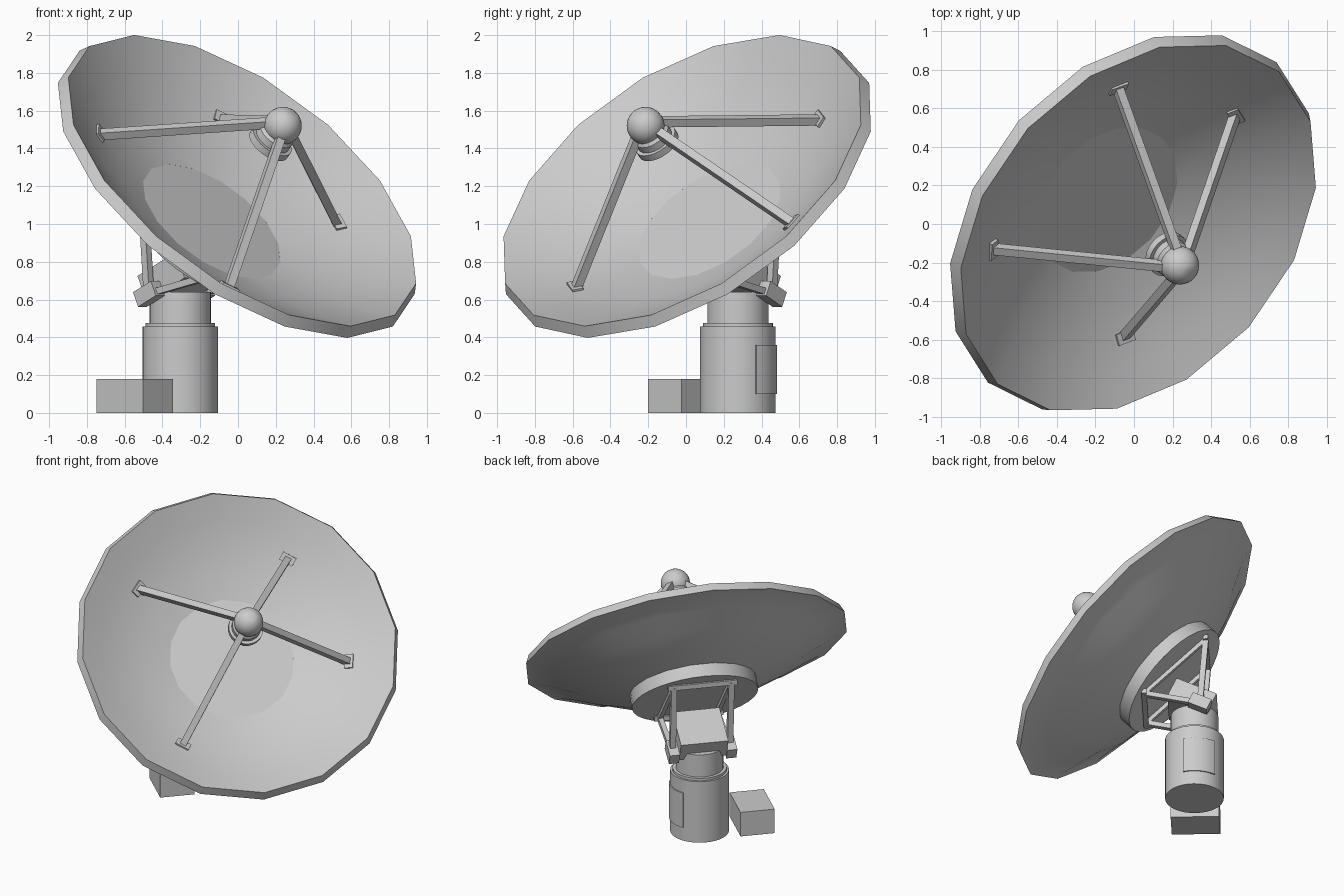
import bpy, bmesh
from math import sin, cos, pi, radians
from mathutils import Matrix, Vector

if "Cube" in bpy.data.objects:
    bpy.data.objects.remove(bpy.data.objects["Cube"])

# Mount frame: local x points the way the dish faces, local y to its side
MOUNT = Matrix.Rotation(radians(-42), 4, 'Z')
# Dish frame: local z is the dish axis (tilted 45 deg), local x runs up the dish, origin at rim centre
k = 0.5 ** 0.5
DISH = MOUNT @ Matrix(((-k, 0, k, 0.03), (0, -1, 0, 0), (k, 0, k, 1.23), (0, 0, 0, 1)))


def finish(name, bm, matrix, angle=30):
    bmesh.ops.recalc_face_normals(bm, faces=bm.faces)
    me = bpy.data.meshes.new(name)
    bm.to_mesh(me)
    bm.free()
    me.shade_smooth()
    me.set_sharp_from_angle(angle=radians(angle))
    ob = bpy.data.objects.new(name, me)
    ob.matrix_world = matrix
    bpy.context.collection.objects.link(ob)
    return ob


def lathe(name, profile, sides, matrix, angle=30, closed=False):
    """Spin (radius, height) points round local z; open ends get caps."""
    bm = bmesh.new()
    rings = [[bm.verts.new((r * cos(2 * pi * i / sides), r * sin(2 * pi * i / sides), h))
              for i in range(sides)] for r, h in profile]
    pairs = list(zip(rings, rings[1:]))
    if closed:
        pairs.append((rings[-1], rings[0]))
    else:
        bm.faces.new(rings[0])
        bm.faces.new(rings[-1])
    for a, b in pairs:
        for i in range(sides):
            j = (i + 1) % sides
            bm.faces.new((a[i], a[j], b[j], b[i]))
    return finish(name, bm, matrix, angle)


def box(name, size, matrix):
    bm = bmesh.new()
    bmesh.ops.create_cube(bm, size=1)
    bmesh.ops.scale(bm, vec=size, verts=bm.verts)
    return finish(name, bm, matrix)


def bar(name, a, b, w, h, frame):
    a, b = Vector(a), Vector(b)
    rot = (b - a).to_track_quat('Z', 'Y').to_matrix().to_4x4()
    return box(name, (w, h, (b - a).length), frame @ Matrix.Translation((a + b) / 2) @ rot)


def bowl(r):
    return 0.306 * (r * r - 1.09 ** 2)


# Reflector shell with its bevelled rim
radii = [0.43, 0.6, 0.78, 0.94, 1.09]
front = [(r, bowl(r)) for r in radii]
back = [(r, bowl(r) - 0.035) for r in (0.94, 0.78, 0.6, 0.43)]
lathe("dish_reflector", front + [(1.118, -0.06), (1.075, -0.066)] + back, 16, DISH, 35, True)
lathe("dish_centre_plate", [(0.43, -0.325), (0.43, -0.307)], 16, DISH)
lathe("dish_back_drum", [(0.435, -0.43), (0.435, -0.325)], 32, DISH)

# Feed: horn rings and ball with flattened tip
R, S = 0.1, 0.41
ball = [(R * sin(t), S - R * cos(t)) for t in [radians(10 + 152 * i / 14) for i in range(15)]]
lathe("feed_ball", ball, 24, DISH, 35)
lathe("feed_horn", [(0.12, 0.265), (0.12, 0.305), (0.1, 0.305), (0.1, 0.345), (0.07, 0.38)], 24, DISH)

# Four feed legs with foot plates
for n, deg in enumerate((-36.8, -101, -216.5, 48.6), 1):
    turn = DISH @ Matrix.Rotation(radians(deg), 4, 'Z')
    bar(f"feed_leg_{n}", (0.785, 0, -0.175), (0.05, 0, 0.4), 0.045, 0.045, turn)
    box(f"feed_leg_foot_{n}", (0.06, 0.1, 0.025),
        turn @ Matrix.Translation((0.785, 0, bowl(0.785) + 0.008)) @ Matrix.Rotation(radians(-25.6), 4, 'Y'))

# Pedestal
POST = MOUNT @ Matrix.Translation((-0.411, 0, 0))
lathe("pedestal_post", [(0.2, 0), (0.2, 0.457)], 32, POST)
lathe("pedestal_collar", [(0.185, 0.45), (0.185, 0.475)], 32, POST)
lathe("pedestal_neck", [(0.162, 0.46), (0.162, 0.64)], 32, POST)

# Curved access panel on the post
bm = bmesh.new()
grid = [[bm.verts.new((r * cos(a), r * sin(a), z)) for r, z in
         ((0.19, 0.1), (0.208, 0.1), (0.208, 0.36), (0.19, 0.36))]
        for a in [radians(70 + 8 * i) for i in range(9)]]
for p, q in zip(grid, grid[1:]):
    for i in range(4):
        j = (i + 1) % 4
        bm.faces.new((p[i], p[j], q[j], q[i]))
bm.faces.new(grid[0])
bm.faces.new(grid[-1])
finish("access_panel", bm, POST)

# Equipment cabinet beside the post
box("equipment_cabinet", (0.33, 0.238, 0.18), MOUNT @ Matrix.Translation((-0.405, -0.368, 0.09)))

# Tilting head block
TILT = Matrix.Rotation(radians(-25), 4, 'Y')
box("head_block", (0.3, 0.33, 0.15), MOUNT @ Matrix.Translation((-0.4, 0, 0.72)) @ TILT)

# Cradle carrying the dish: cross bars, rails, struts and pivot blocks
top, low, pivot = (-0.495, 1.13), (-0.076, 0.712), (-0.455, 0.63)
for name, (x, z) in (("cradle_top_bar", top), ("cradle_low_bar", low)):
    bar(name, (x, -0.24, z), (x, 0.24, z), 0.035, 0.035, MOUNT)
for side, y in (("left", 0.2), ("right", -0.2)):
    t, l, p = [(x, y, z) for x, z in (top, low, pivot)]
    bar(f"cradle_rail_{side}", t, l, 0.03, 0.03, MOUNT)
    bar(f"cradle_rear_strut_{side}", p, t, 0.04, 0.04, MOUNT)
    bar(f"cradle_low_strut_{side}", p, l, 0.035, 0.035, MOUNT)
    box(f"pivot_block_{side}", (0.14, 0.07, 0.085), MOUNT @ Matrix.Translation(p) @ TILT)
